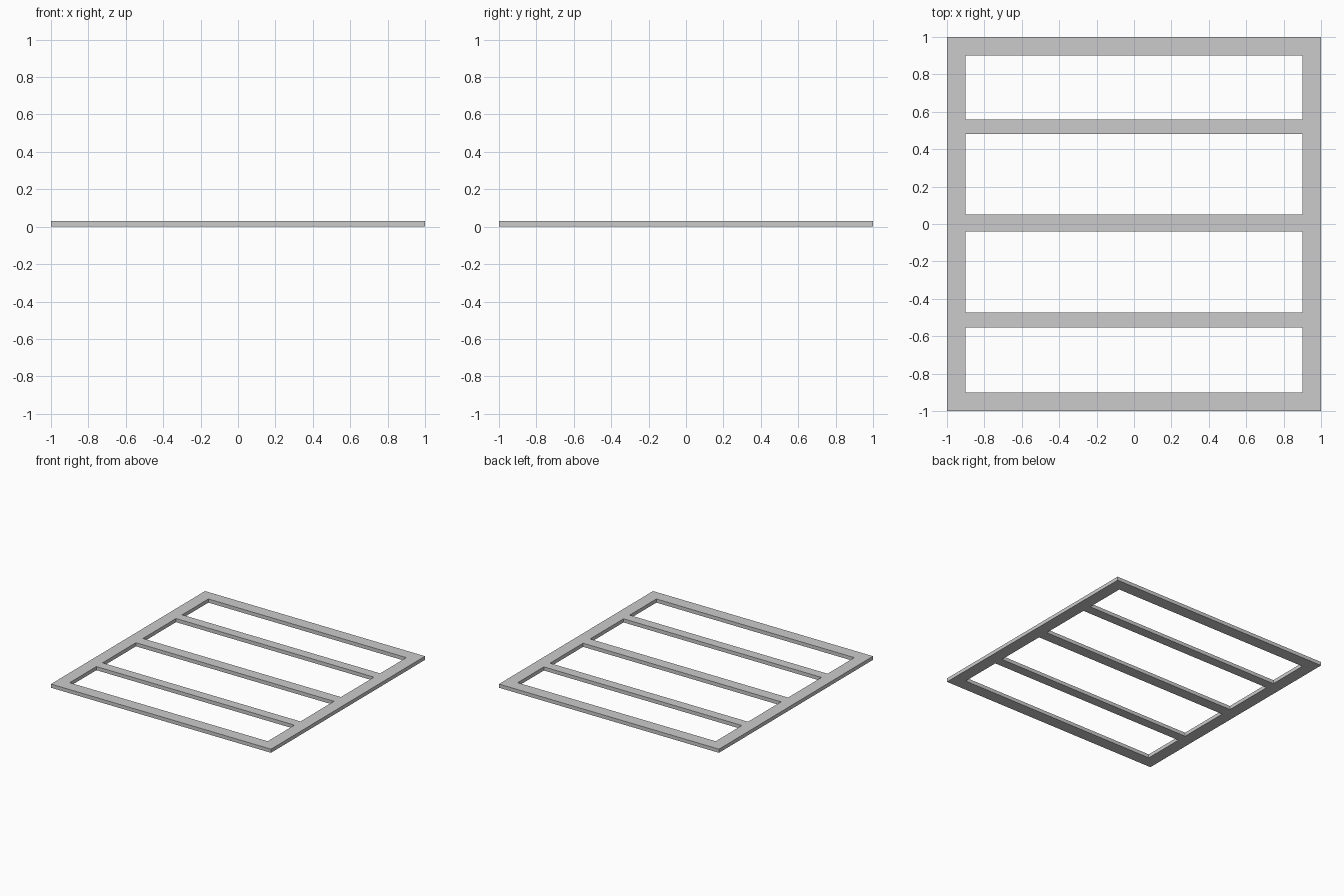
import bpy
import bmesh

cube = bpy.data.objects.get("Cube")
if cube:
    bpy.data.objects.remove(cube, do_unlink=True)

THICKNESS = 0.03

# Edges of the side rails along x, and of the five crossbars along y
xs = [-1, -0.9, 0.9, 1]
ys = [-1, -0.9, -0.553, -0.474, -0.04, 0.051, 0.48, 0.56, 0.9, 1]

# Plain grey material
grey = bpy.data.materials.new("light_grey")
grey.use_nodes = True
colour = (0.6, 0.6, 0.6, 1)
grey.diffuse_color = colour
grey.node_tree.nodes["Principled BSDF"].inputs["Base Color"].default_value = colour

# Flat ladder outline: every cell except the open middle of each odd row
bm = bmesh.new()
grid = [[bm.verts.new((x, y, 0)) for x in xs] for y in ys]
for row in range(len(ys) - 1):
    for col in range(len(xs) - 1):
        is_opening = col == 1 and row % 2 == 1
        if not is_opening:
            a, b = grid[row][col:col + 2]
            d, c = grid[row + 1][col:col + 2]
            bm.faces.new((a, b, c, d))

# Thicken the outline into one solid frame
extruded = bmesh.ops.extrude_face_region(bm, geom=bm.faces[:], use_keep_orig=True)
top_verts = [v for v in extruded["geom"] if isinstance(v, bmesh.types.BMVert)]
bmesh.ops.translate(bm, verts=top_verts, vec=(0, 0, THICKNESS))
bmesh.ops.recalc_face_normals(bm, faces=bm.faces[:])

mesh = bpy.data.meshes.new("slatted_frame")
bm.to_mesh(mesh)
bm.free()
mesh.materials.append(grey)
frame = bpy.data.objects.new("slatted_frame", mesh)
bpy.context.collection.objects.link(frame)
